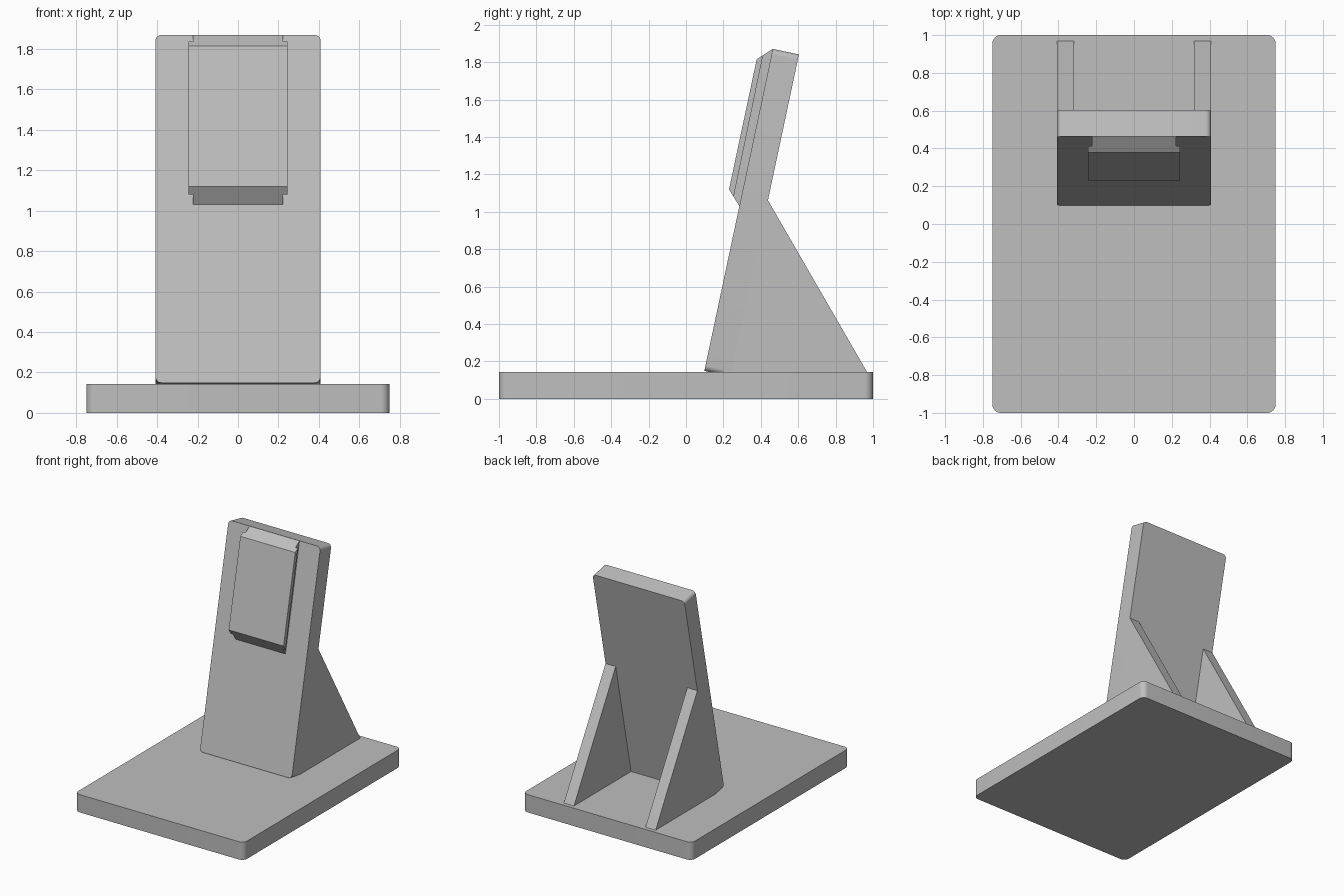
import bpy, bmesh
from math import radians, sin, cos, pi
from mathutils import Vector, Matrix

if "Cube" in bpy.data.objects:
    bpy.data.objects.remove(bpy.data.objects["Cube"], do_unlink=True)

grey = bpy.data.materials.new("plain grey")
grey.use_nodes = True
colour = (0.52, 0.52, 0.52, 1)
grey.diffuse_color = colour
grey.node_tree.nodes["Principled BSDF"].inputs["Base Color"].default_value = colour


def prism(name, outline, depth, matrix):
    """Extrude a flat outline along local z, then place it."""
    bm = bmesh.new()
    face = bm.faces.new([bm.verts.new((u, v, 0)) for u, v in outline])
    extruded = bmesh.ops.extrude_face_region(bm, geom=[face])["geom"]
    verts = [g for g in extruded if isinstance(g, bmesh.types.BMVert)]
    bmesh.ops.translate(bm, verts=verts, vec=(0, 0, depth))
    bmesh.ops.transform(bm, matrix=matrix, verts=bm.verts)
    bmesh.ops.recalc_face_normals(bm, faces=bm.faces)
    mesh = bpy.data.meshes.new(name)
    bm.to_mesh(mesh)
    bm.free()
    mesh.materials.append(grey)
    obj = bpy.data.objects.new(name, mesh)
    bpy.context.collection.objects.link(obj)
    bpy.ops.object.select_all(action="DESELECT")
    obj.select_set(True)
    bpy.context.view_layer.objects.active = obj
    bpy.ops.object.shade_smooth_by_angle(angle=radians(25))
    return obj


def rounded_rect(x0, y0, x1, y1, r, steps=8):
    points = []
    centres = [(x1 - r, y1 - r), (x0 + r, y1 - r), (x0 + r, y0 + r), (x1 - r, y0 + r)]
    for quarter, (cx, cy) in enumerate(centres):
        for i in range(steps + 1):
            a = (quarter + i / steps) * pi / 2
            points.append((cx + r * cos(a), cy + r * sin(a)))
    return points


def side_prism(name, outline, x0, x1):
    """Prism from a (y, z) side outline, spanning x0 to x1."""
    axes = Matrix(((0, 0, 1, x0), (1, 0, 0, 0), (0, 1, 0, 0), (0, 0, 0, 1)))
    return prism(name, outline, x1 - x0, axes)


# Base slab with rounded corners
prism("base", rounded_rect(-0.75, -1, 0.75, 1, 0.045), 0.143, Matrix.Identity(4))

# Upright plate leaning backwards
tilt = radians(12)
plate_place = Matrix.Translation((0, 0.098, 0.149)) @ Matrix.Rotation(pi / 2 - tilt, 4, "X")
prism("back_plate", rounded_rect(-0.408, 0, 0.408, 1.76, 0.03), -0.143, plate_place)

# Pair of triangular braces behind the plate
brace = [(0.2, 0.13), (0.975, 0.13), (0.968, 0.143), (0.433, 1.07), (0.36, 1.0)]
side_prism("left_brace", brace, 0.318, 0.408)
side_prism("right_brace", brace, -0.408, -0.318)

# Mounting clip: narrow stem with a wider, overhanging head and sloped ends
low_root, low_tip = Vector((0.285, 1.03)), Vector((0.23, 1.12))
high_root, high_tip = Vector((0.463, 1.87)), Vector((0.378, 1.815))
low_mid, high_mid = low_root.lerp(low_tip, 0.55), high_root.lerp(high_tip, 0.6)
stem = [low_root, low_mid, high_mid, high_root, (0.475, 1.86), (0.3, 1.04)]
side_prism("clip_stem", stem, -0.222, 0.222)
side_prism("clip_head", [low_mid, low_tip, high_tip, high_mid], -0.244, 0.244)
